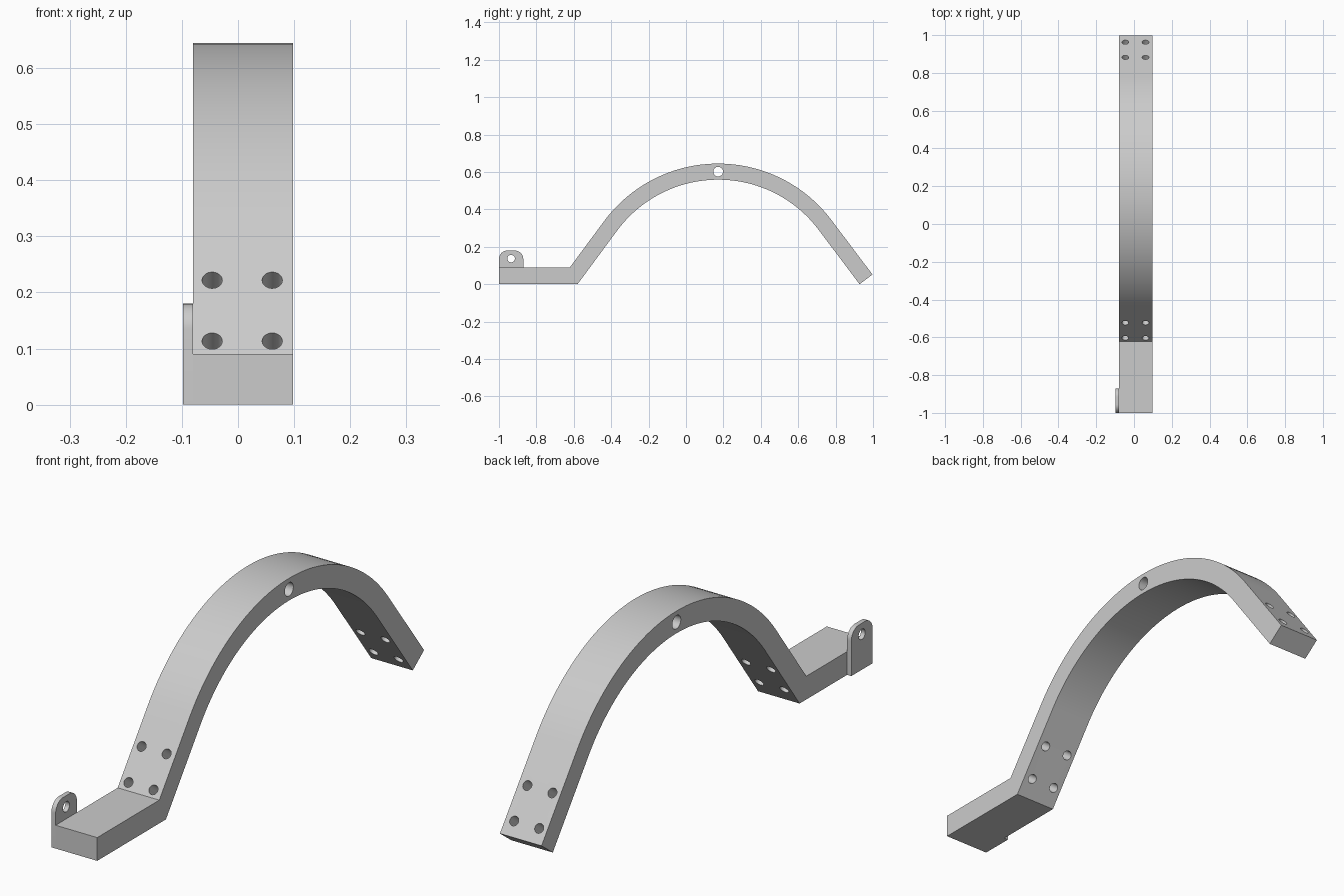
import bpy, bmesh
from math import sin, cos, pi, atan2
from mathutils import Vector, Matrix

old = bpy.data.objects.get("Cube")
if old:
    bpy.data.objects.remove(old, do_unlink=True)

grey = bpy.data.materials.new("plain grey")
grey.use_nodes = True
grey.diffuse_color = (0.6, 0.6, 0.6, 1)
grey.node_tree.nodes["Principled BSDF"].inputs["Base Color"].default_value = (0.6, 0.6, 0.6, 1)

X0, X1 = -0.08, 0.098            # sides of the band
TAB_X = -0.098                   # outer side of the tab
CY, TOP, R, THICK = 0.172, 0.645, 0.758, 0.086
CZ = TOP - R
LEAN = atan2(0.8, 0.6)           # angle of the straight legs


def new_object(name, bm):
    bmesh.ops.recalc_face_normals(bm, faces=bm.faces)
    mesh = bpy.data.meshes.new(name)
    bm.to_mesh(mesh)
    bm.free()
    mesh.materials.append(grey)
    obj = bpy.data.objects.new(name, mesh)
    bpy.context.collection.objects.link(obj)
    return obj


def extrude_profile(name, points, x0, x1):
    bm = bmesh.new()
    face = bm.faces.new([bm.verts.new((x0, y, z)) for y, z in points])
    new = bmesh.ops.extrude_face_region(bm, geom=[face])["geom"]
    verts = [v for v in new if isinstance(v, bmesh.types.BMVert)]
    bmesh.ops.translate(bm, verts=verts, vec=(x1 - x0, 0, 0))
    return new_object(name, bm)


def arc(cy, cz, r, start, end, steps):
    """Points on an arc, angles measured from straight up towards +y."""
    angles = [start + (end - start) * i / steps for i in range(steps + 1)]
    return [(cy + r * sin(a), cz + r * cos(a)) for a in angles]


def drill(obj, holes):
    """Cut round holes given as (centre, axis, radius, length)."""
    bm = bmesh.new()
    for centre, axis, radius, length in holes:
        turn = Vector(axis).to_track_quat('Z', 'Y').to_matrix().to_4x4()
        bmesh.ops.create_cone(bm, cap_ends=True, segments=32, radius1=radius, radius2=radius,
                              depth=length, matrix=Matrix.Translation(centre) @ turn)
    cutter = new_object("hole_cutter", bm)
    cutter.hide_render = True
    mod = obj.modifiers.new("holes", 'BOOLEAN')
    mod.operation, mod.solver, mod.object = 'DIFFERENCE', 'EXACT', cutter
    bpy.ops.object.select_all(action='DESELECT')
    bpy.context.view_layer.objects.active = obj
    obj.select_set(True)
    bpy.ops.object.modifier_apply(modifier=mod.name)
    bpy.data.objects.remove(cutter, do_unlink=True)
    bpy.ops.object.shade_smooth_by_angle(angle=pi / 6)


# Flat foot and arched band as one bent bar
outer = arc(CY, CZ, R, -LEAN, LEAN, 48)
inner = arc(CY, CZ, R - THICK, LEAN, -LEAN, 48)
profile = [(-1, 0), (-1, 0.09), (-0.621, 0.09)] + outer
profile += [(0.997, 0.052), (0.928, 0)] + inner + [(-0.58, 0)]
band = extrude_profile("arched_band", profile, X0, X1)

# Four screw holes square to each leg, and a cross hole at the crown
holes = [((0, CY, 0.602), (1, 0, 0), 0.026, 1)]
for side, ys in ((-1, (-0.605, -0.524)), (1, (0.962, 0.882))):
    normal = Vector((0, side * sin(LEAN), cos(LEAN)))
    for y in ys:
        drop = (abs(y - CY) * sin(LEAN) - R) / cos(LEAN)
        for x in (-0.046, 0.061):
            holes.append((Vector((x, y, CZ - drop)) - normal * THICK / 2,
                          normal, 0.018, THICK * 1.4))
drill(band, holes)

# Rounded side tab with its hole
r = 0.045
tab_profile = [(-1, 0)] + arc(-1 + r, 0.18 - r, r, -pi / 2, 0, 10)
tab_profile += arc(-0.87 - r, 0.18 - r, r, 0, pi / 2, 10) + [(-0.87, 0)]
tab = extrude_profile("side_tab", tab_profile, TAB_X, X0)
drill(tab, [((TAB_X, -0.935, 0.137), (1, 0, 0), 0.02, 0.1)])
